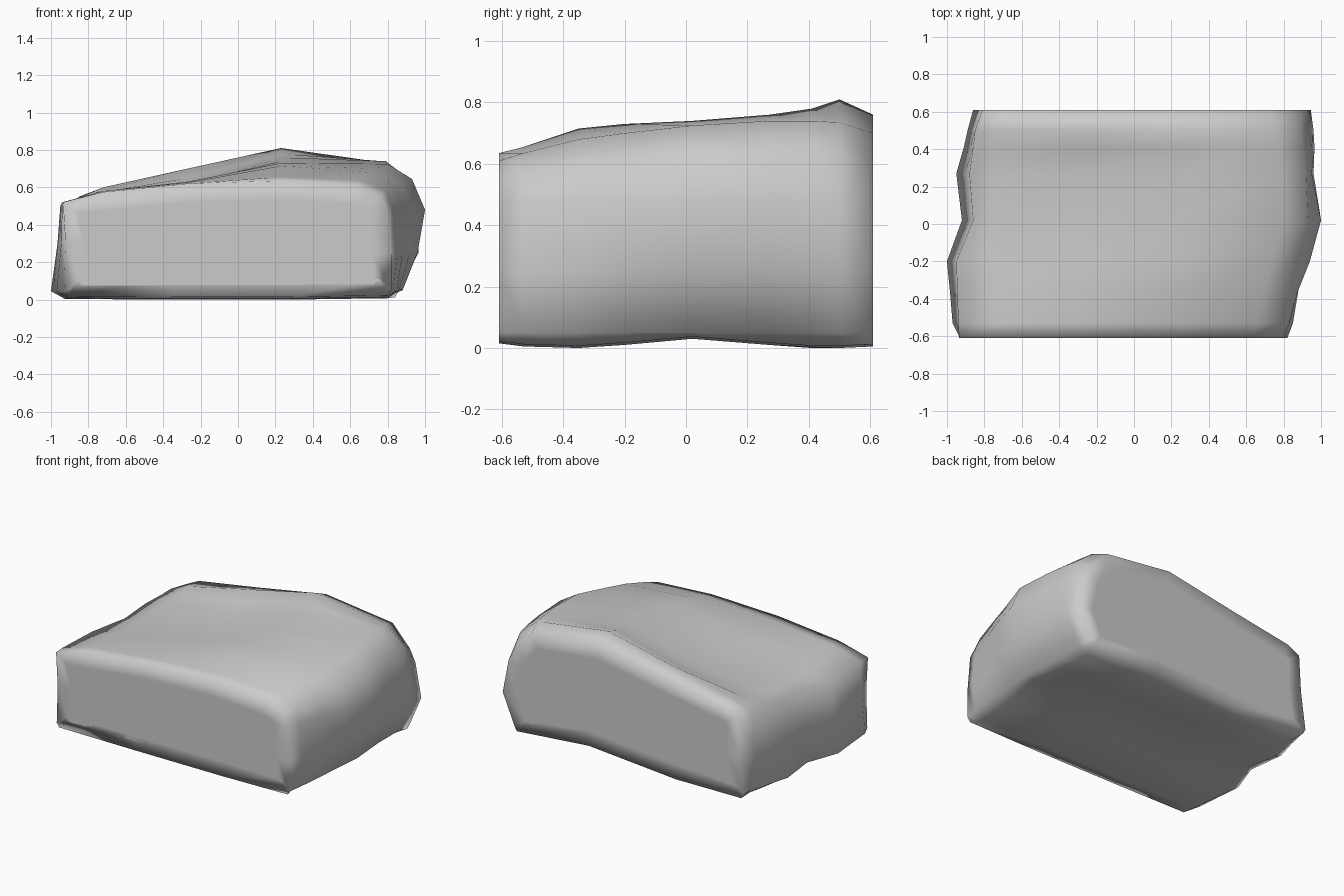
import bpy, bmesh

# Stations front to back: y, left x, left shoulder (x, z), four top heights,
# right shoulder (x, z), right upper x, right bulge x, right foot x, base z
STATIONS = [
    (-0.61, -0.93, (-0.935, 0.52), (0.575, 0.62, 0.635, 0.61), (0.76, 0.56), 0.80, 0.82, 0.82, 0.015),
    (-0.53, -0.97, (-0.94, 0.52), (0.58, 0.625, 0.655, 0.635), (0.79, 0.58), 0.83, 0.85, 0.83, 0.005),
    (-0.35, -0.985, (-0.945, 0.51), (0.575, 0.63, 0.715, 0.68), (0.83, 0.61), 0.88, 0.88, 0.85, 0.0),
    (-0.20, -1.00, (-0.95, 0.50), (0.565, 0.62, 0.73, 0.70), (0.87, 0.62), 0.94, 0.92, 0.86, 0.01),
    (0.02, -0.92, (-0.86, 0.53), (0.565, 0.605, 0.74, 0.725), (0.93, 0.645), 1.00, 0.96, 0.88, 0.03),
    (0.27, -0.95, (-0.88, 0.53), (0.575, 0.62, 0.76, 0.74), (0.92, 0.64), 0.95, 0.96, 0.86, 0.01),
    (0.41, -0.91, (-0.86, 0.54), (0.585, 0.65, 0.78, 0.74), (0.90, 0.64), 0.95, 0.965, 0.86, 0.0),
    (0.50, -0.89, (-0.85, 0.55), (0.60, 0.70, 0.81, 0.735), (0.89, 0.63), 0.93, 0.96, 0.86, 0.0),
    (0.61, -0.86, (-0.81, 0.55), (0.595, 0.67, 0.76, 0.70), (0.86, 0.56), 0.90, 0.945, 0.86, 0.005),
]


def section(y, left, left_top, tops, shoulder, upper, bulge, foot, base):
    """Closed cross-section of the stone at depth y."""
    rear = max(0, (y - 0.4) * 0.25)     # rear lower edge lifts slightly
    lip = 0.02 if abs(y) > 0.6 else 0.06
    left_mid = (left + left_top[0]) / 2 + 0.01
    top_x = (-0.72, -0.27, 0.23, shoulder[0] - 0.13)
    pts = [(left + lip, base + 0.003), (left, 0.045), (left_mid, 0.30), left_top]
    pts += list(zip(top_x, tops))
    pts += [shoulder, (upper, 0.48), (bulge, 0.25), (foot, 0.05),
            (foot - lip, base + 0.007), (0.3, base + rear), (-0.35, base)]
    return [(x, y, z) for x, z in pts]


# Loft the body through the stations
bm = bmesh.new()
rings = [[bm.verts.new(p) for p in section(*s)] for s in STATIONS]
n = len(rings[0])
for a, b in zip(rings, rings[1:]):
    for i in range(n):
        j = (i + 1) % n
        bm.faces.new((a[i], a[j], b[j], b[i]))

# Flat cut ends, inset so shading rolls off only near the rims
caps = [bm.faces.new(rings[0]), bm.faces.new(rings[-1])]
bmesh.ops.recalc_face_normals(bm, faces=bm.faces[:])
bmesh.ops.inset_individual(bm, faces=caps, thickness=0.10, use_even_offset=False)
for f in bm.faces:
    f.smooth = True

mesh = bpy.data.meshes.new("stone_block")
bm.to_mesh(mesh)
bm.free()
stone = bpy.data.objects.new("stone_block", mesh)
bpy.context.collection.objects.link(stone)
